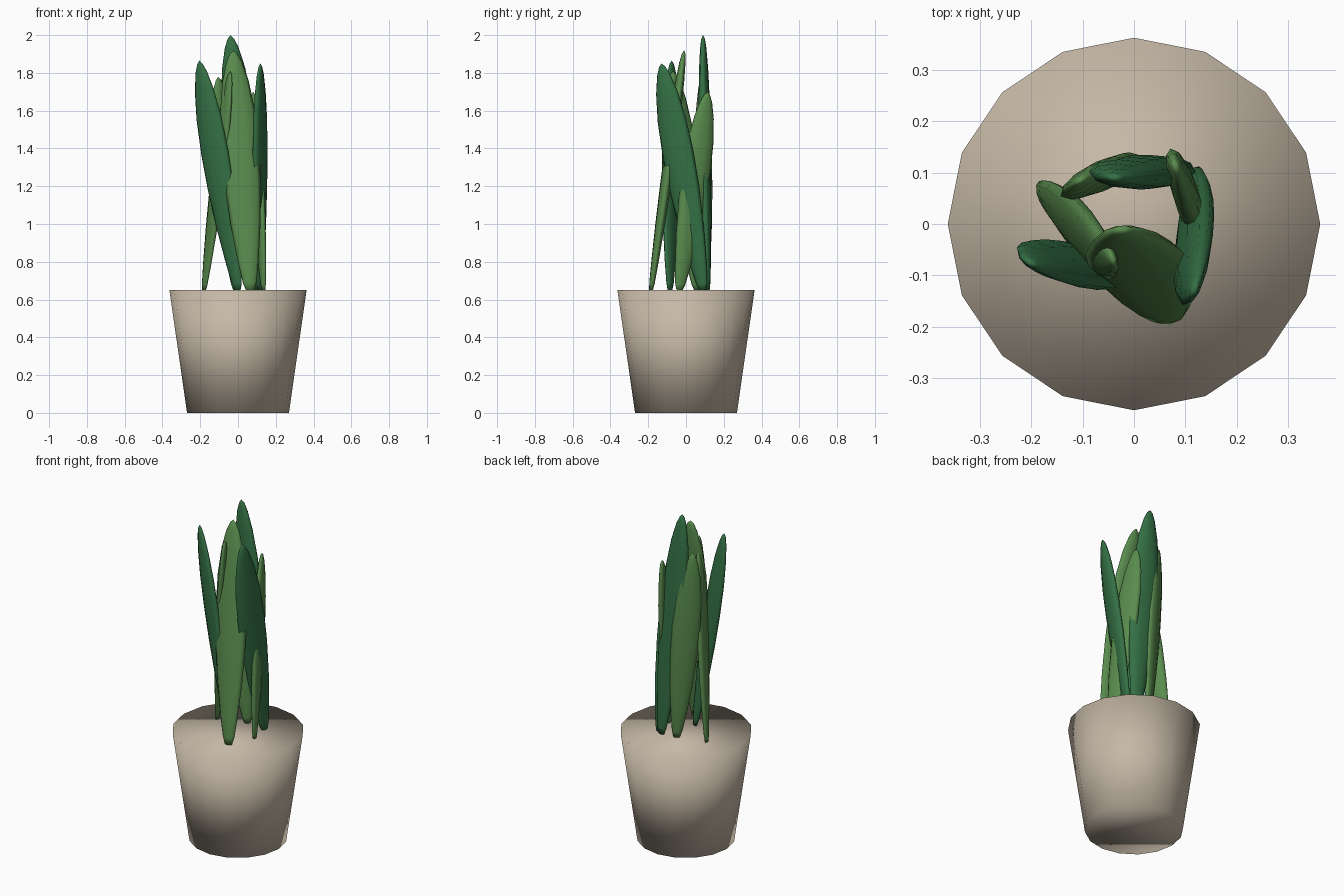
import bpy, bmesh, math
from mathutils import Vector

if "Cube" in bpy.data.objects:
    bpy.data.objects.remove(bpy.data.objects["Cube"])


def material(name, rgb):
    m = bpy.data.materials.new(name)
    m.diffuse_color = (*rgb, 1)
    m.use_nodes = True
    m.node_tree.nodes["Principled BSDF"].inputs["Base Color"].default_value = m.diffuse_color
    return m


LIGHT = material("light_green", (0.10, 0.26, 0.075))
DARK = material("dark_green", (0.035, 0.165, 0.06))
CLAY = material("beige_clay", (0.56, 0.48, 0.38))


def finish(bm, name, mat):
    bmesh.ops.recalc_face_normals(bm, faces=bm.faces)
    for f in bm.faces:
        f.smooth = True
    me = bpy.data.meshes.new(name)
    bm.to_mesh(me)
    bm.free()
    me.materials.append(mat)
    ob = bpy.data.objects.new(name, me)
    bpy.context.collection.objects.link(ob)


# Pot: solid tapered 16-sided drum, smooth shaded
bm = bmesh.new()
bmesh.ops.create_cone(bm, cap_ends=True, segments=16, radius1=0.27, radius2=0.363, depth=0.65)
bmesh.ops.translate(bm, vec=(0, 0, 0.325), verts=bm.verts)
finish(bm, "pot", CLAY)

# Leaf outline: (position along the leaf, half-width factor)
PROFILE = [(0.0, 0.22), (0.03, 0.36), (0.12, 0.55), (0.28, 0.80), (0.45, 0.96),
           (0.60, 1.0), (0.75, 0.92), (0.87, 0.70), (0.95, 0.42), (0.985, 0.2)]
SIDES = 10


def leaf(name, mat, base, tip, wide, half_width, half_thick=0.026):
    """Lens-shaped leaf from base to tip; wide is its width direction in plan."""
    base, tip = Vector((*base, 0.65)), Vector(tip)
    axis = (tip - base).normalized()
    w = Vector((*wide, 0))
    w = (w - axis * w.dot(axis)).normalized()
    n = axis.cross(w)
    bm = bmesh.new()
    rings = []
    for t, f in PROFILE:
        c = base.lerp(tip, t)
        ring = []
        for i in range(SIDES):
            a = 2 * math.pi * i / SIDES
            p = c + w * (half_width * f * math.cos(a)) \
                + n * (half_thick * f ** 0.7 * math.sin(a))
            p.z = max(p.z, 0.648)
            ring.append(bm.verts.new(p))
        rings.append(ring)
    for r0, r1 in zip(rings, rings[1:]):
        for i in range(SIDES):
            j = (i + 1) % SIDES
            bm.faces.new((r0[i], r0[j], r1[j], r1[i]))
    end = bm.verts.new(tip)
    for i in range(SIDES):
        bm.faces.new((rings[-1][i], rings[-1][(i + 1) % SIDES], end))
    bm.faces.new(rings[0][::-1])
    finish(bm, name, mat)


# Light leaves lean inward, dark leaves lean sideways through them
leaf("front_leaf", LIGHT, (0.065, -0.185), (-0.025, -0.01, 1.92), (1, 0.05), 0.1, 0.03)
leaf("left_leaf", LIGHT, (-0.18, 0.06), (-0.04, -0.07, 1.81), (0.35, -0.94), 0.08)
leaf("right_leaf", LIGHT, (0.135, -0.035), (0.08, 0.115, 1.70), (-0.3, 0.95), 0.078)
leaf("back_leaf", LIGHT, (-0.01, 0.105), (-0.105, 0.085, 1.78), (0.85, 0.5), 0.078)
leaf("left_dark_leaf", DARK, (0.0, -0.085), (-0.205, -0.075, 1.865), (0.85, -0.52), 0.085)
leaf("right_dark_leaf", DARK, (0.115, 0.09), (0.118, -0.13, 1.85), (0.35, 0.94), 0.088)
leaf("back_dark_leaf", DARK, (0.085, 0.115), (-0.04, 0.09, 2.0), (1, -0.1), 0.088, 0.03)
